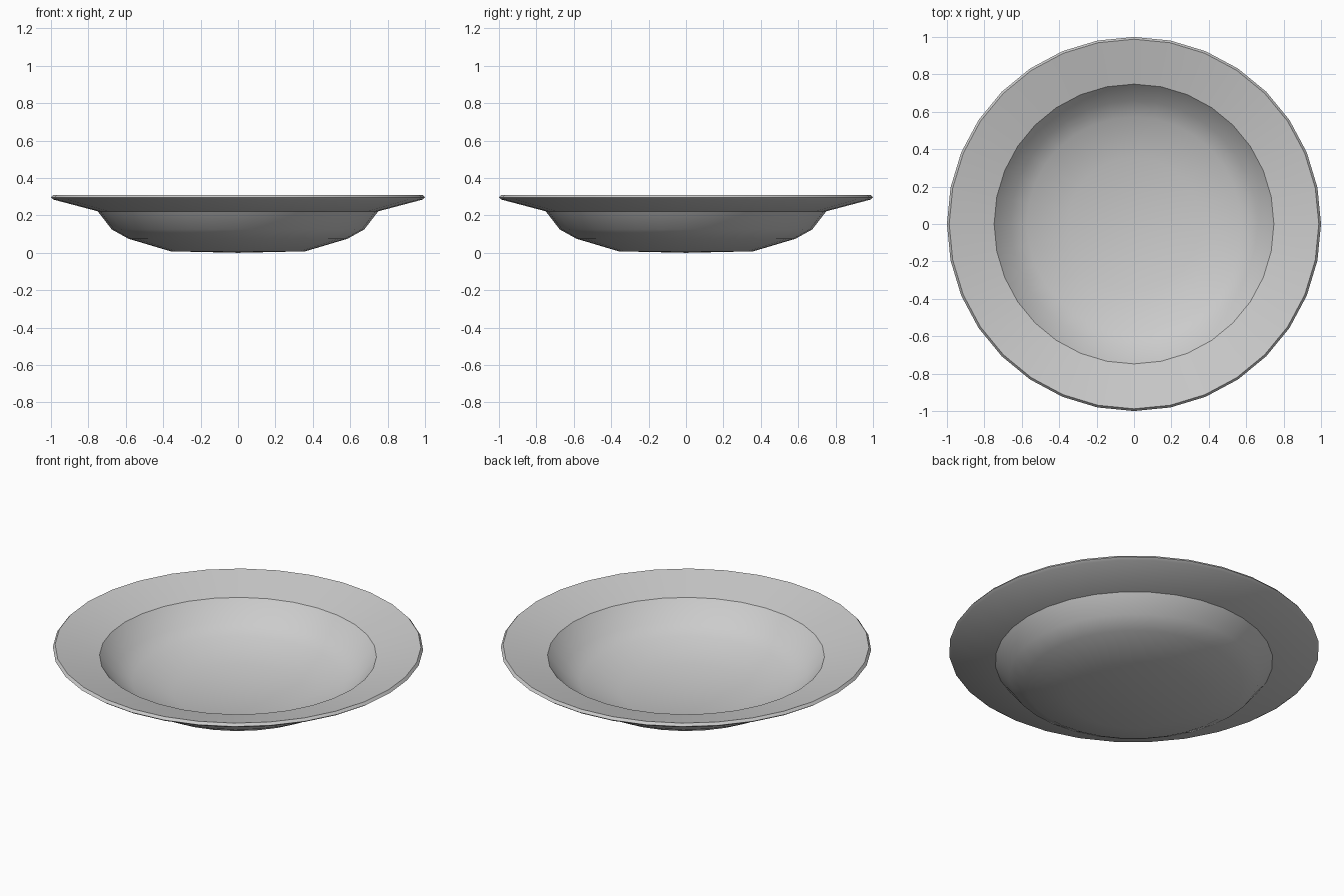
import bpy, bmesh, math

if "Cube" in bpy.data.objects:
    bpy.data.objects.remove(bpy.data.objects["Cube"])

SEGMENTS = 32

# Half cross-section (radius, height): underside, rounded lip, then inside
PROFILE = [
    (0.0, 0.0), (0.36, 0.008), (0.585, 0.075), (0.675, 0.125), (0.75, 0.222),
    (0.985, 0.284), (1.0, 0.295), (0.988, 0.31),
    (0.748, 0.25), (0.66, 0.147), (0.572, 0.101), (0.355, 0.036), (0.0, 0.028),
]


def lathe(name, profile, segments):
    """Spin a profile around z into a closed smooth-shaded object."""
    bm = bmesh.new()
    verts = [bm.verts.new((r, 0, z)) for r, z in profile]
    edges = [bm.edges.new(pair) for pair in zip(verts, verts[1:])]
    bmesh.ops.spin(bm, geom=verts + edges, cent=(0, 0, 0), axis=(0, 0, 1),
                   angle=math.tau, steps=segments, use_merge=False)
    bmesh.ops.remove_doubles(bm, verts=bm.verts, dist=0.0005)
    bmesh.ops.recalc_face_normals(bm, faces=bm.faces)
    mesh = bpy.data.meshes.new(name)
    bm.to_mesh(mesh)
    bm.free()
    obj = bpy.data.objects.new(name, mesh)
    bpy.context.collection.objects.link(obj)
    return obj


# Soup plate: shallow bowl with a wide flared rim
plate = lathe("soup_plate", PROFILE, SEGMENTS)
bpy.context.view_layer.objects.active = plate
plate.select_set(True)
bpy.ops.object.shade_smooth_by_angle(angle=math.radians(30))
